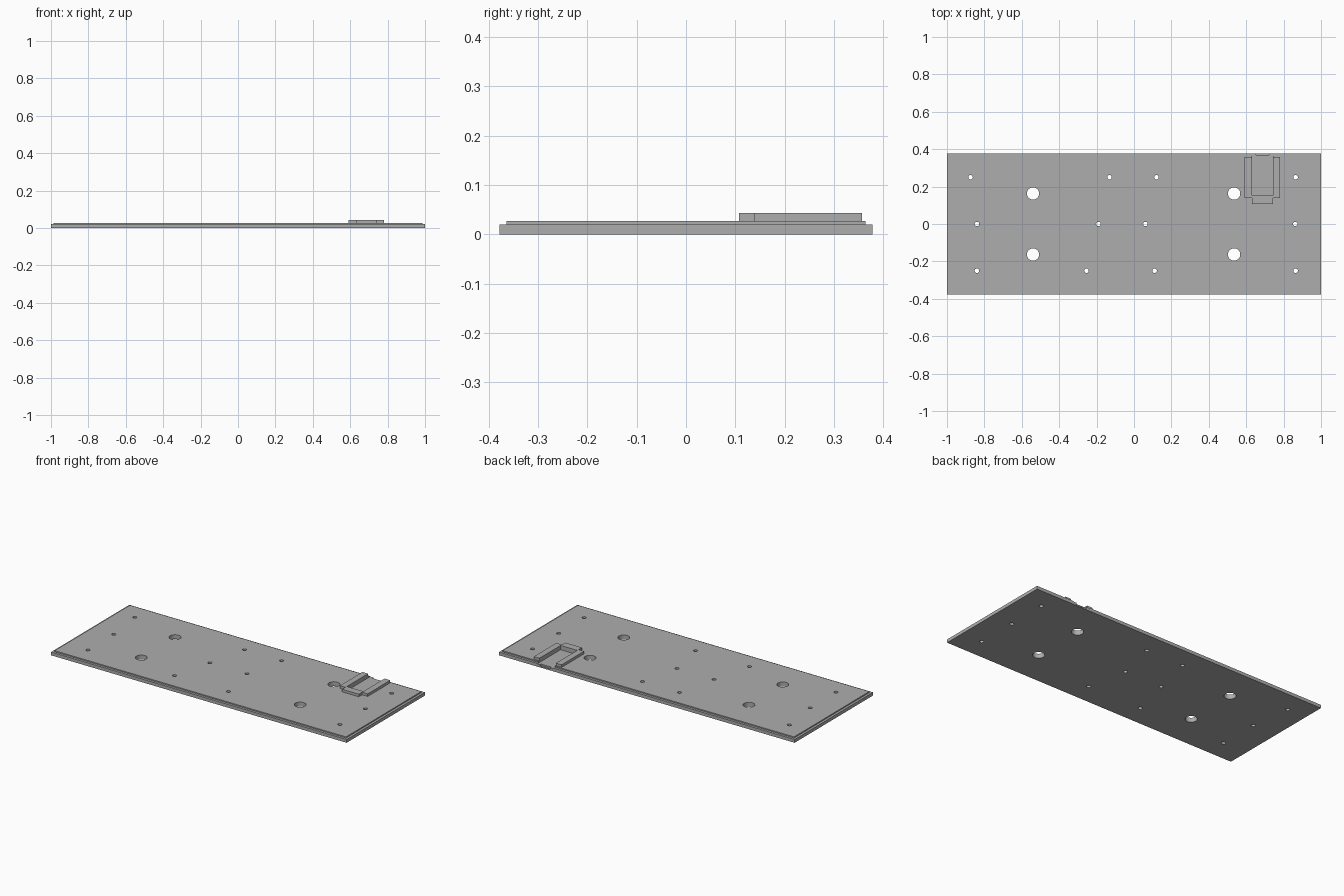
import bpy
import bmesh
from mathutils import Matrix, Vector

cube = bpy.data.objects.get("Cube")
if cube:
    bpy.data.objects.remove(cube, do_unlink=True)

# Single plain grey
GREY = (0.42, 0.42, 0.42, 1)
grey = bpy.data.materials.new("plain_grey")
grey.use_nodes = True
grey.diffuse_color = GREY
grey.node_tree.nodes["Principled BSDF"].inputs["Base Color"].default_value = GREY

BASE_TOP, PANEL_TOP, CLIP_TOP = 0.02, 0.027, 0.043
HALF_Y = 0.378


def make_object(name, bm):
    mesh = bpy.data.meshes.new(name)
    bmesh.ops.recalc_face_normals(bm, faces=bm.faces)
    bm.to_mesh(mesh)
    bm.free()
    mesh.materials.append(grey)
    obj = bpy.data.objects.new(name, mesh)
    bpy.context.collection.objects.link(obj)
    return obj


def prism(bm, outline, z0, z1):
    face = bm.faces.new([bm.verts.new((x, y, z0)) for x, y in outline])
    result = bmesh.ops.extrude_face_region(bm, geom=[face])
    top = [v for v in result["geom"] if isinstance(v, bmesh.types.BMVert)]
    bmesh.ops.translate(bm, verts=top, vec=(0, 0, z1 - z0))


def box(bm, x0, x1, y0, y1, z0, z1):
    prism(bm, [(x0, y0), (x1, y0), (x1, y1), (x0, y1)], z0, z1)


def cut(target, bm, name):
    cutter = make_object(name, bm)
    cutter.hide_render = True
    mod = target.modifiers.new(name, "BOOLEAN")
    mod.operation = "DIFFERENCE"
    mod.solver = "EXACT"
    mod.object = cutter
    bpy.context.view_layer.objects.active = target
    bpy.ops.object.modifier_apply(modifier=name)
    bpy.data.objects.remove(cutter, do_unlink=True)


# Stepped plate: wide base with a raised panel growing from its inset top
bm = bmesh.new()
box(bm, -1, 1, -HALF_Y, HALF_Y, 0, BASE_TOP)
top = max(bm.faces, key=lambda f: f.calc_center_median().z)
bmesh.ops.inset_region(bm, faces=[top], thickness=0.02)
raised = bmesh.ops.extrude_face_region(bm, geom=[top])
bmesh.ops.translate(bm, vec=(0, 0, PANEL_TOP - BASE_TOP),
                    verts=[v for v in raised["geom"] if isinstance(v, bmesh.types.BMVert)])
bmesh.ops.delete(bm, geom=[top], context="FACES_ONLY")
plate = make_object("base_plate", bm)

# Mounting holes: three rows of small ones and four large ones
small_rows = {
    0.25: (-0.874, -0.131, 0.12, 0.864),
    0.0: (-0.84, -0.19, 0.061, 0.862),
    -0.25: (-0.84, -0.254, 0.11, 0.864),
}
holes = [(x, y, 0.012) for y, row in small_rows.items() for x in row]
holes += [(x, y, 0.033) for x in (-0.54, 0.535) for y in (-0.163, 0.163)]
bm = bmesh.new()
for x, y, radius in holes:
    bmesh.ops.create_cone(bm, cap_ends=True, segments=32, radius1=radius, radius2=radius,
                          depth=0.2, matrix=Matrix.Translation(Vector((x, y, 0))))
cut(plate, bm, "hole_cutter")

# Shallow channel running to the back edge, with a small notch at its end
bm = bmesh.new()
box(bm, 0.63, 0.742, 0.152, 0.5, 0.017, 0.1)
cut(plate, bm, "channel_cutter")
bm = bmesh.new()
box(bm, 0.653, 0.723, 0.368, 0.5, 0.008, 0.1)
cut(plate, bm, "notch_cutter")

# U-shaped holder around the channel, mirrored about its own centre line
mid = 0.686
half = [(0.056, 0.107), (0.056, 0.139), (0.094, 0.139),
        (0.094, 0.357), (0.056, 0.357), (0.056, 0.152)]
outline = [(mid + x, y) for x, y in half] + [(mid - x, y) for x, y in reversed(half)]
bm = bmesh.new()
prism(bm, outline, PANEL_TOP - 0.001, CLIP_TOP)
make_object("channel_holder", bm)

# Smooth the hole walls, keep every edge sharp
bpy.ops.object.select_all(action="DESELECT")
plate.select_set(True)
bpy.context.view_layer.objects.active = plate
bpy.ops.object.shade_smooth_by_angle()
